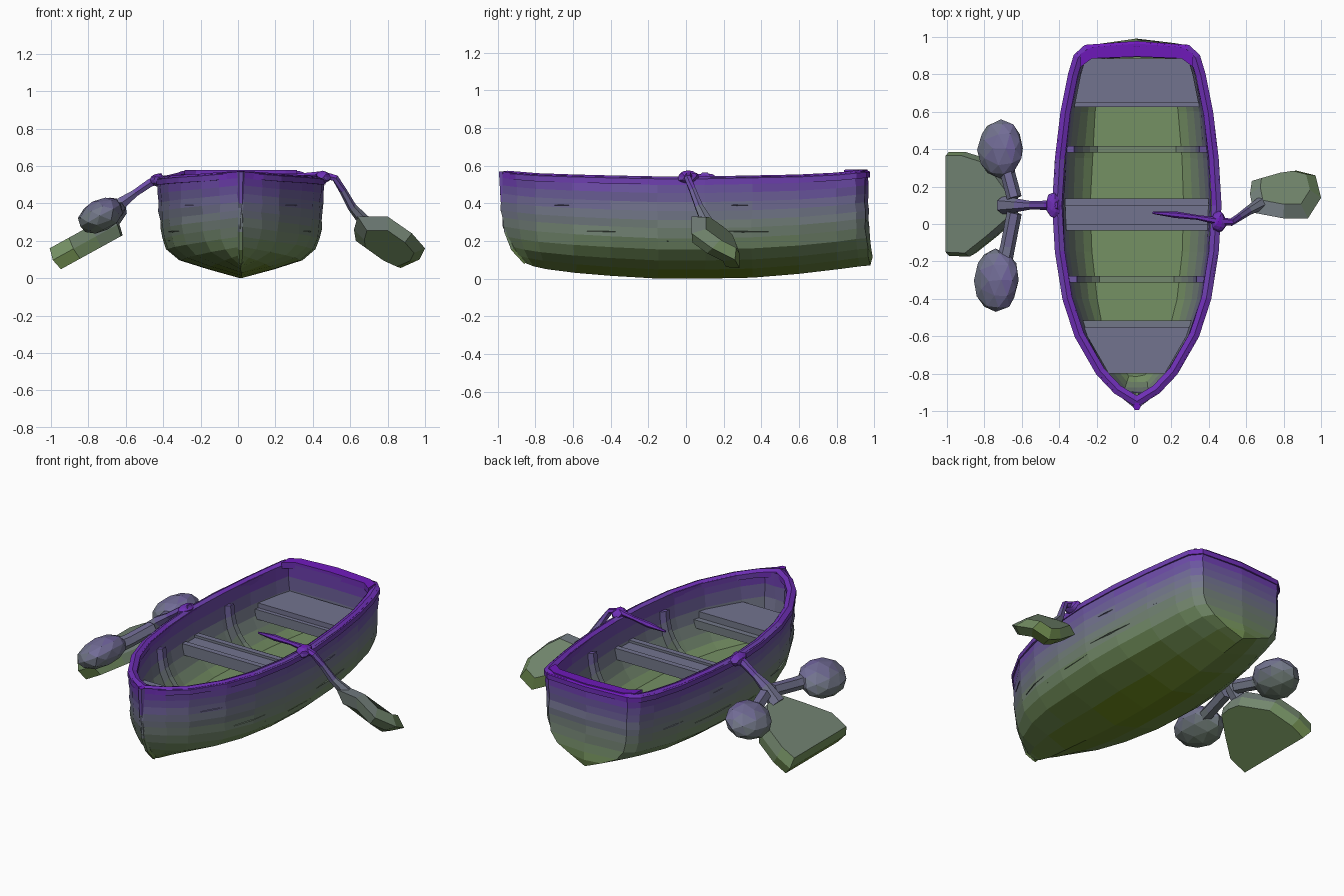
import bpy, bmesh, math, random
from mathutils import Vector, Matrix

if "Cube" in bpy.data.objects:
    bpy.data.objects.remove(bpy.data.objects["Cube"])

random.seed(4)
CX = 0.015  # hull centre line
FLOOR = 0.155

# Height-banded colours: green at the keel to purple at the rim
KEYS = [(.03, (.13, .22, .01)), (.15, (.18, .29, .12)), (.27, (.17, .22, .18)),
        (.38, (.17, .17, .28)), (.47, (.15, .09, .36)), (.58, (.16, .01, .5))]
STEP = 0.03
MATS = []
for i in range(20):
    z = min(max((i + .5) * STEP, .03), .58)
    (z0, c0), (z1, c1) = next((a, b) for a, b in zip(KEYS, KEYS[1:]) if z <= b[0])
    m = bpy.data.materials.new(f"height_band_{i}")
    m.diffuse_color = (*Vector(c0).lerp(Vector(c1), (z - z0) / (z1 - z0)), 1)
    m.use_nodes = True
    m.node_tree.nodes["Principled BSDF"].inputs["Base Color"].default_value = m.diffuse_color
    MATS.append(m)


def finish(name, bm, flip=False, jitter=0.0):
    for v in bm.verts:
        v.co.x += random.uniform(-jitter, jitter)
        v.co.y += random.uniform(-jitter, jitter)
    bmesh.ops.recalc_face_normals(bm, faces=bm.faces)
    if flip:
        bmesh.ops.reverse_faces(bm, faces=bm.faces)
    for f in bm.faces:
        f.material_index = min(19, max(0, int(f.calc_center_median().z / STEP)))
    me = bpy.data.meshes.new(name)
    bm.to_mesh(me)
    bm.free()
    for m in MATS:
        me.materials.append(m)
    ob = bpy.data.objects.new(name, me)
    bpy.context.collection.objects.link(ob)
    return ob


def loft(name, rings, closed_path=False):
    bm = bmesh.new()
    vs = [[bm.verts.new(p) for p in r] for r in rings]
    n = len(vs[0])
    for a, b in list(zip(vs, vs[1:])) + ([(vs[-1], vs[0])] if closed_path else []):
        for i in range(n):
            j = (i + 1) % n
            bm.faces.new((a[i], a[j], b[j], b[i]))
    if not closed_path:
        bm.faces.new(vs[0])
        bm.faces.new(vs[-1])
    return finish(name, bm)


def tube(name, path, sides=6):
    rings = []
    pts = [Vector(p[:3]) for p in path]
    for i, p in enumerate(path):
        d = pts[min(i + 1, len(pts) - 1)] - pts[max(i - 1, 0)]
        q = d.to_track_quat('Z', 'Y')
        rings.append([pts[i] + q @ Vector((p[3] * math.cos(a), p[3] * math.sin(a), 0))
                      for a in (2 * math.pi * k / sides for k in range(sides))])
    return loft(name, rings)


def slab(name, poly, offset, inset):
    pts = [Vector(p) for p in poly]
    c = sum(pts, Vector()) / len(pts)
    o = Vector(offset)
    return loft(name, [[c + (p - c) * inset + o for p in pts], pts,
                       [c + (p - c) * inset - o for p in pts]])


def blob(name, loc, radii, tilt=0):
    bm = bmesh.new()
    mat = Matrix.Translation(loc) @ Matrix.Rotation(tilt, 4, 'Y') @ Matrix.Diagonal((*radii, 1))
    bmesh.ops.create_icosphere(bm, subdivisions=2, radius=1, matrix=mat)
    return finish(name, bm, jitter=0.006)


# Hull stations: y, half width, keel z, rim z, rake of the lower end
STATIONS = [(-.98, .012, .08, .57, .13), (-.9, .115, .065, .56, .09), (-.8, .21, .05, .552, .06),
            (-.6, .325, .03, .545, .02), (-.4, .39, .015, .54, 0), (-.15, .43, 0, .535, 0),
            (.1, .445, 0, .535, 0), (.35, .43, .005, .54, 0), (.6, .4, .025, .545, 0),
            (.8, .36, .05, .555, .01), (.9, .33, .065, .565, .02), (.95, .275, .07, .57, .03)]
OUTER = [(1, 1), (.997, .93), (.995, .85), (.985, .76), (.985, .67), (.975, .58), (.97, .5), (.95, .4),
         (.9, .29), (.74, .18), (.4, .09), (0, 0)]
INNER = [(1, 1), (.99, .8), (.97, .6), (.93, .42), (.85, .25), (.74, .1), (.62, 0), (0, 0)]


def half(y):
    for a, b in zip(STATIONS, STATIONS[1:]):
        if a[0] <= y <= b[0]:
            return a[1] + (b[1] - a[1]) * (y - a[0]) / (b[0] - a[0])
    return STATIONS[-1][1]


def shell(name, stations, section, bulge, flip, jitter):
    """Boat-shaped bowl with a bulged panel closing each end."""
    bm = bmesh.new()
    prof = [(-f, h) for f, h in section] + [(f, h) for f, h in section[-2::-1]]
    rows = [[bm.verts.new((CX + f * w, y + rake * (1 - h) ** 4, zk + h * (zt - zk))) for f, h in prof]
            for y, w, zk, zt, rake in stations]
    for a, b in zip(rows, rows[1:]):
        for i in range(len(prof) - 1):
            bm.faces.new((a[i], a[i + 1], b[i + 1], b[i]))
    k = len(section) - 1
    for row, dy in ((rows[0], -bulge / 3), (rows[-1], bulge)):
        mid = [bm.verts.new((CX, row[i].co.y + dy, row[i].co.z)) for i in range(k)] + [row[k]]
        for i in range(k):
            for s in (i, -1 - i):
                nxt = row[i + 1] if s >= 0 else row[-2 - i]
                bm.faces.new([row[s], mid[i], mid[i + 1]] + ([nxt] if i < k - 1 else []))
    return finish(name, bm, flip, jitter)


shell("hull", STATIONS, OUTER, .02, False, .004)
inner = [(y, w - .045, FLOOR, zt, r) for y, w, zk, zt, r in STATIONS[1:-2]] + [(.885, .285, FLOOR, .56, 0)]
shell("inner_lining", inner, INNER, .01, True, .004)

# Gunwale rail around the rim
right = [(w, y, zt) for y, w, _, zt, _ in STATIONS[1:]]
loop = [(0, -.97, .565)] + right + [(0, .97, .572)] + [(-x, y, z) for x, y, z in right[::-1]]
rings = []
for i, p in enumerate(loop):
    a, b = Vector(loop[i - 1][:2]), Vector(loop[(i + 1) % len(loop)][:2])
    q = Vector(p[:2])
    d0, d1 = (q - a).normalized(), (b - q).normalized()
    n = Vector((d0.y + d1.y, -d0.x - d1.x)).normalized()
    k = 1 / max(.55, n.dot(Vector((d0.y, -d0.x))))
    o, s = q + n * .008 * k, q - n * .045 * k
    z = p[2]
    rings.append([(CX + o.x, o.y, z - .035), (CX + o.x, o.y, z - .005),
                  (CX + (o.x + s.x) / 2, (o.y + s.y) / 2, z + .008),
                  (CX + s.x, s.y, z - .003), (CX + s.x, s.y, z - .035)])
loft("gunwale", rings, closed_path=True)

# Wider cap over the stern and a bow post
loft("stern_cap", [[(CX + x, y0, .54), (CX + x, y1, .54), (CX + x, y1, .58), (CX + x, y0, .578)]
                   for x, y0, y1 in ((-.3, .84, .91), (-.24, .885, .945), (0, .895, .965), (.24, .885, .945), (.3, .84, .91))])
tube("stem_post", [(CX, -.975, .57, .022), (CX, -.968, .4, .018), (CX, -.95, .25, .018), (CX, -.915, .16, .018),
                   (CX, -.85, .085, .014)])


# Seats and cross planks, tapered to the hull
def plank(name, ys, z, th, gap=.06):
    return loft(name, [[(CX - half(y) + gap, y, z), (CX + half(y) - gap, y, z),
                        (CX + half(y) - gap, y, z - th), (CX - half(y) + gap, y, z - th)] for y in ys])


plank("bow_seat", (-.8, -.7, -.6, -.55), .38, .05)
plank("bow_seat_step", (-.56, -.515), .34, .05)
plank("stern_seat", (.65, .75, .8, .885), .39, .05)
plank("stern_seat_edge", (.625, .655), .36, .06)
plank("middle_seat", (-.01, .12), .37, .04)
plank("middle_seat_front_edge", (-.035, 0), .385, .07)
plank("middle_seat_back_edge", (.1, .135), .385, .07)

# Ribs hugging the lining
for name, y in (("front_rib", -.295), ("rear_rib", .4)):
    w = half(y) - .04
    prof = [(-f, h) for f, h in INNER[1:]] + [(f, h) for f, h in INNER[-2:0:-1]]
    rings = []
    for f, h in prof:
        x, z = f * w, FLOOR + h * (.535 - FLOOR)
        low = .07 * (1 - h)
        rings.append([(CX + x, y - .018, z), (CX + x, y + .018, z),
                      (CX + x * .88, y + .018, z + low), (CX + x * .88, y - .018, z + low)])
    loft(name, rings)

# Raised plank seams on both sides
for s in (-1, 1):
    for k, (y, z, l, f) in enumerate([(-.65, .39, .09, .985), (.27, .39, .06, .985), (-.42, .25, .12, .965),
                                      (.3, .25, .16, .965), (-.1, .2, .2, .935), (.65, .3, .08, .97)]):
        loft(f"plank_seam_{k}", [[(CX + s * (half(q) * f - .02), q, z - t), (CX + s * (half(q) * f + .4 * t), q, z),
                                  (CX + s * (half(q) * f - .02), q, z + t)]
                                 for q, t in ((y - l, .002), (y, .012), (y + l, .002))])

# Right oar: handle, bent shaft, rowlock and blade
tube("right_oar_shaft", [(.1, .06, .54, .006), (.22, .05, .545, .018), (.34, .035, .55, .013), (.45, .015, .555, .02),
                         (.52, .01, .535, .02), (.56, .035, .47, .02), (.61, .07, .38, .024), (.68, .11, .3, .035)])
blob("right_rowlock", (.455, .01, .54), (.04, .055, .035))
slab("right_oar_blade", [(.64, .06, .33), (.8, .03, .33), (.93, .03, .24), (1, .14, .16), (.97, .26, .1),
                         (.87, .285, .055), (.77, .27, .1), (.63, .23, .2), (.62, .16, .26)], (0, .036, .036), .7)

# Left oar: shaft, rowlock, broad blade and two side paddles
tube("left_oar_shaft", [(-.4, .1, .54, .03), (-.47, .1, .51, .025), (-.55, .1, .455, .022), (-.62, .1, .405, .035),
                        (-.7, .1, .32, .05)])
blob("left_rowlock", (-.43, .1, .525), (.04, .07, .035))
slab("left_oar_blade", [(x, y, .295 + (x + .63) * .55) for x, y in
                        ((-.99, -.17), (-.88, -.175), (-.76, -.08), (-.645, .02), (-.635, .1), (-.645, .18),
                         (-.76, .34), (-.9, .385), (-.99, .385))], (-.03, 0, .056), .93)
for name, x, y, r, y0 in (("left_rear_paddle", -.715, .4, .16, .14), ("left_front_paddle", -.735, -.3, .17, .06)):
    blob(name, (x, y, .335), (.13, r, .085), math.radians(-28))
    tube(name + "_arm", [(-.64, y0, .37, .04), (-.675, (y0 + y) / 2, .35, .04), (x + .02, y, .34, .045)])
